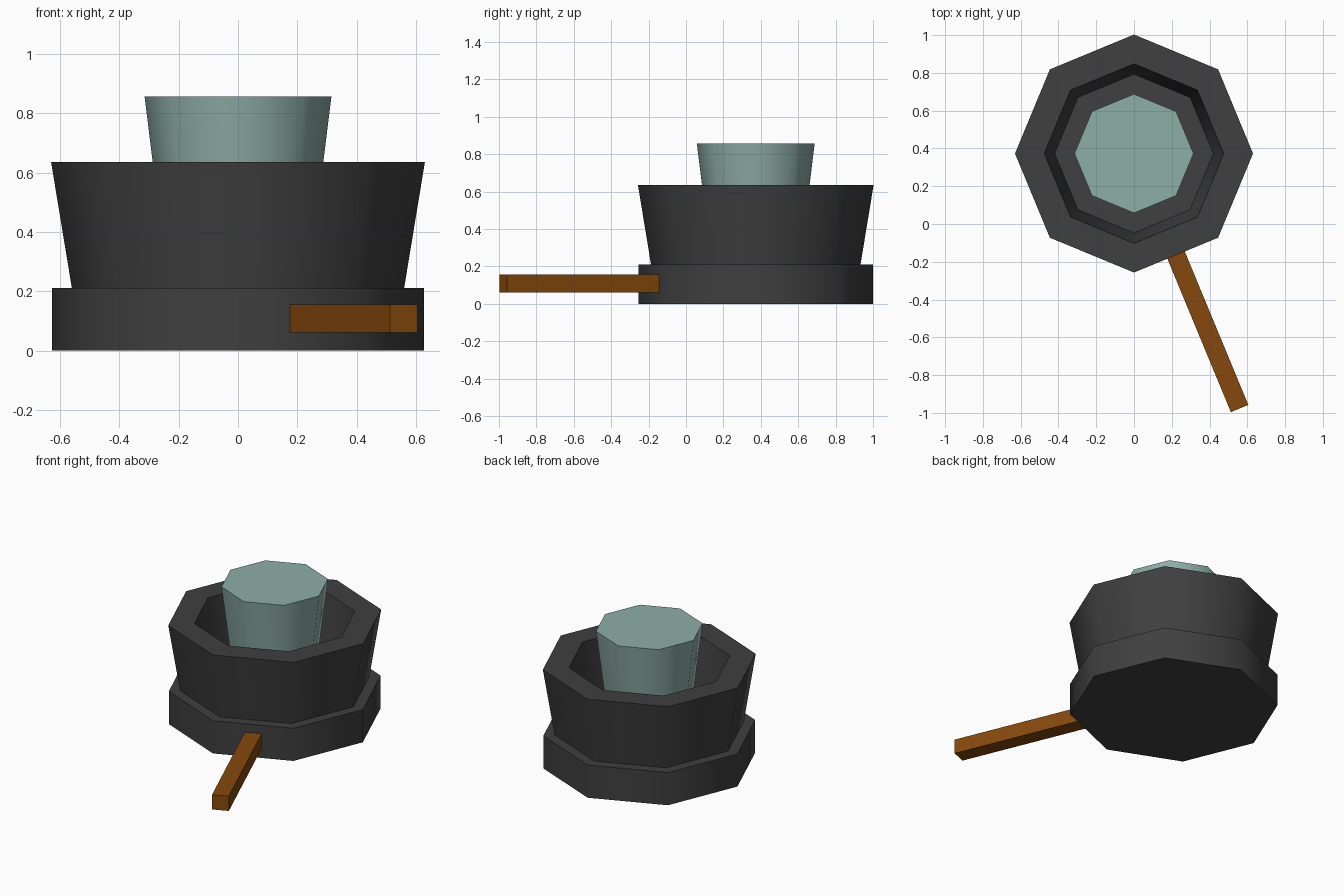
import bpy, bmesh, math
from mathutils import Matrix

if "Cube" in bpy.data.objects:
    bpy.data.objects.remove(bpy.data.objects["Cube"])

CY = 0.373   # y of the pot axis


def material(name, rgb):
    m = bpy.data.materials.new(name)
    m.diffuse_color = (*rgb, 1)
    m.use_nodes = True
    m.node_tree.nodes["Principled BSDF"].inputs["Base Color"].default_value = m.diffuse_color
    return m


iron = material("dark_iron", (0.05, 0.05, 0.05))
teal = material("pale_teal", (0.27, 0.42, 0.38))
wood = material("brown_wood", (0.24, 0.066, 0.004))


def finish(name, bm, mat, angle):
    bmesh.ops.recalc_face_normals(bm, faces=bm.faces)
    me = bpy.data.meshes.new(name)
    bm.to_mesh(me)
    bm.free()
    me.materials.append(mat)
    ob = bpy.data.objects.new(name, me)
    bpy.context.collection.objects.link(ob)
    bpy.ops.object.select_all(action='DESELECT')
    ob.select_set(True)
    bpy.context.view_layer.objects.active = ob
    bpy.ops.object.shade_smooth_by_angle(angle=math.radians(angle))
    return ob


def lathe(name, profile, mat):
    """Octagonal turned part; profile is (radius, z) pairs, capped at both ends."""
    bm = bmesh.new()
    rings = [[bm.verts.new((r * math.cos(i * math.pi / 4), CY + r * math.sin(i * math.pi / 4), z))
              for i in range(8)] for r, z in profile]
    for a, b in zip(rings, rings[1:]):
        for i in range(8):
            j = (i + 1) % 8
            bm.faces.new((a[i], a[j], b[j], b[i]))
    bm.faces.new(rings[0])
    bm.faces.new(rings[-1])
    return finish(name, bm, mat, 60)


# Round base and hollow bowl above it
lathe("base", [(0.627, 0), (0.627, 0.21)], iron)
lathe("bowl", [(0.56, 0.21), (0.63, 0.635), (0.475, 0.635), (0.42, 0.26)], iron)

# Flared centre column
lathe("centre_column", [(0.24, 0.25), (0.315, 0.857)], teal)

# Straight handle leaving the middle of one octagon side
ang = math.radians(-67.5)
r0, r1 = 0.575, 1.461
bm = bmesh.new()
bmesh.ops.create_cube(bm, size=1, matrix=Matrix.Translation((0, CY, 0)) @ Matrix.Rotation(ang, 4, 'Z')
                      @ Matrix.Translation(((r0 + r1) / 2, 0, 0.108))
                      @ Matrix.Diagonal((r1 - r0, 0.1, 0.095, 1)))
finish("handle", bm, wood, 30)
